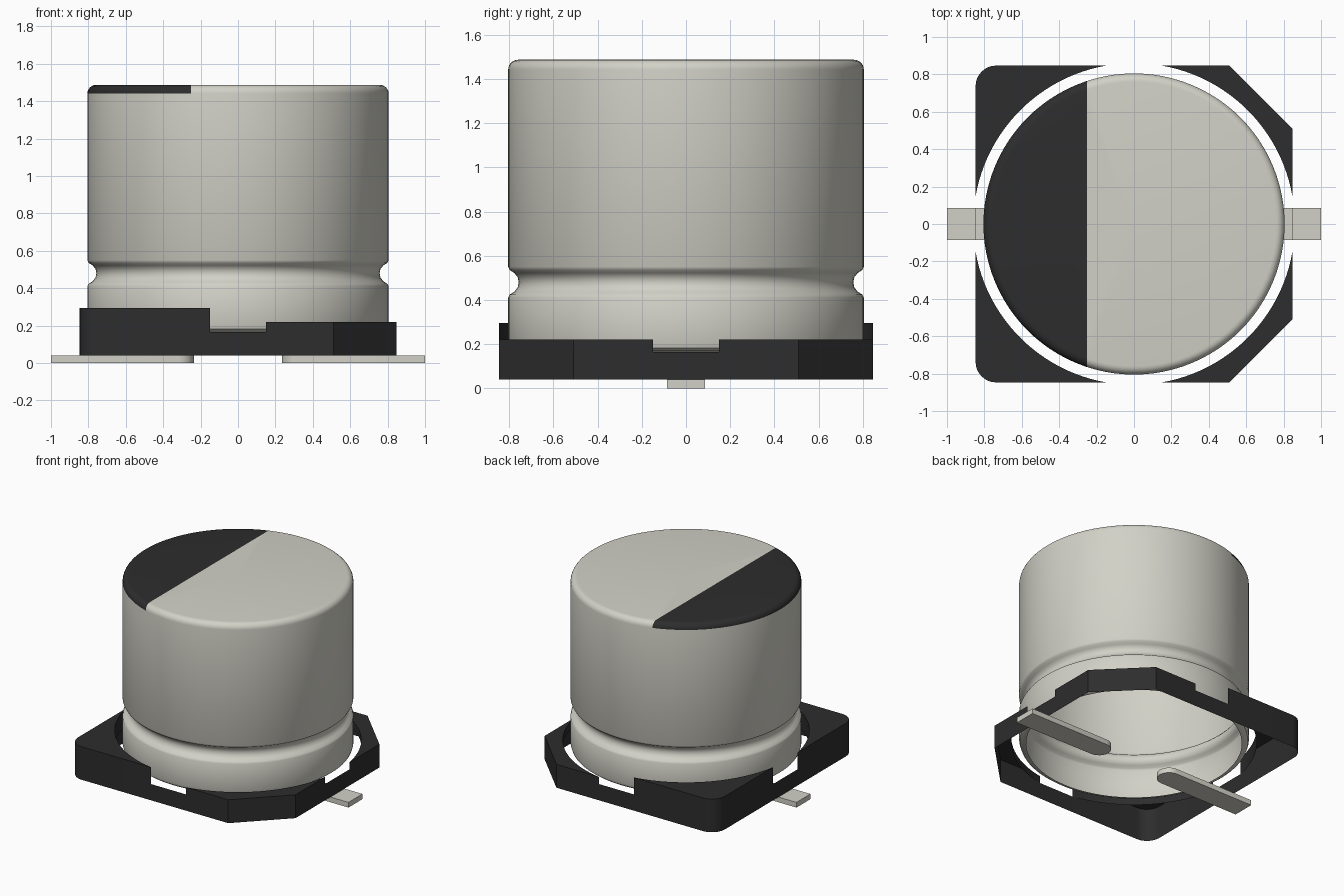
import bpy, bmesh
from math import sin, cos, pi, atan2, sqrt
from mathutils import Vector

cube = bpy.data.objects.get("Cube")
if cube:
    bpy.data.objects.remove(cube)


def material(name, color):
    m = bpy.data.materials.new(name)
    m.use_nodes = True
    m.diffuse_color = (*color, 1)
    m.node_tree.nodes["Principled BSDF"].inputs["Base Color"].default_value = (*color, 1)
    return m


SILVER = material("warm_silver", (0.645, 0.638, 0.572))
BLACK = material("soft_black", (0.026, 0.026, 0.026))


def finish(name, bm, mats, angle=None):
    bmesh.ops.remove_doubles(bm, verts=bm.verts, dist=0.0005)
    me = bpy.data.meshes.new(name)
    bm.to_mesh(me)
    bm.free()
    ob = bpy.data.objects.new(name, me)
    bpy.context.collection.objects.link(ob)
    for m in mats:
        me.materials.append(m)
    if angle:
        bpy.ops.object.select_all(action='DESELECT')
        ob.select_set(True)
        bpy.context.view_layer.objects.active = ob
        bpy.ops.object.shade_smooth_by_angle(angle=angle)
    return ob


def wall(bm, path, z0, z1):
    """Vertical strip of quads along a plan path."""
    for a, b in zip(path, path[1:]):
        corners = [(*a, z0), (*b, z0), (*b, z1), (*a, z1)]
        bm.faces.new([bm.verts.new(c) for c in corners])


def flat(bm, path, z):
    bm.faces.new([bm.verts.new((*p, z)) for p in path])


# Can: open-bottomed lathe shell with a pinched groove and rounded rims
R, TOP, FILLET, FLOOR = 0.805, 1.487, 0.045, 0.165
profile = [(0.755, FLOOR), (0.78, 0.169), (0.798, 0.183), (R, 0.205), (R, 0.41),
           (0.798, 0.424), (0.777, 0.437), (0.762, 0.457), (0.757, 0.48),
           (0.762, 0.503), (0.777, 0.522), (0.798, 0.535), (R, 0.55)]
for i in range(7):
    t = i / 6 * pi / 2
    profile.append((R - FILLET + FILLET * cos(t), TOP - FILLET + FILLET * sin(t)))
profile.append((0, TOP))
bm = bmesh.new()
pts = [bm.verts.new((r, 0, z)) for r, z in profile]
edges = [bm.edges.new(p) for p in zip(pts, pts[1:])]
bmesh.ops.spin(bm, geom=pts + edges, cent=(0, 0, 0), axis=(0, 0, 1), angle=2 * pi, steps=96)
bmesh.ops.remove_doubles(bm, verts=bm.verts, dist=0.0005)

# Polarity mark: the cap is cut along a chord and coloured on one side
STRIPE = -0.25
cap = [f for f in bm.faces if f.calc_center_median().z > TOP - FILLET]
geom = set(cap) | {e for f in cap for e in f.edges} | {v for f in cap for v in f.verts}
bmesh.ops.bisect_plane(bm, geom=list(geom), plane_co=(STRIPE, 0, 0), plane_no=(1, 0, 0), dist=0.0001)
bmesh.ops.recalc_face_normals(bm, faces=bm.faces)
for f in bm.faces:
    c = f.calc_center_median()
    f.material_index = int(c.z > TOP - FILLET and c.x < STRIPE)
finish("can", bm, [SILVER, BLACK], 0.6)

# Base: thin outer skirt with four raised corners around a round opening
HALF, HOLE, BOTTOM = 0.847, 0.86, 0.04
GAP = sqrt(HOLE ** 2 - HALF ** 2)
ROUND, CHAMFER = 0.11, 0.51
bm = bmesh.new()
for sx in (-1, 1):
    for sy in (-1, 1):
        if sx > 0:
            top, corner = 0.22, [(HALF, CHAMFER), (CHAMFER, HALF)]
        else:
            top, c = 0.295, HALF - ROUND
            corner = [(c + ROUND * cos(i * pi / 16), c + ROUND * sin(i * pi / 16)) for i in range(9)]
        outer = [(HALF, GAP)] + corner + [(GAP, HALF)]
        a0, a1 = atan2(HALF, GAP), atan2(GAP, HALF)
        arc = [(HOLE * cos(a0 + (a1 - a0) * i / 24), HOLE * sin(a0 + (a1 - a0) * i / 24)) for i in range(25)]
        outer = [(x * sx, y * sy) for x, y in outer]
        arc = [(x * sx, y * sy) for x, y in arc]
        wall(bm, outer, BOTTOM, top)
        wall(bm, arc, FLOOR, top)
        flat(bm, outer + arc[1:-1], top)
# Low skirt strips between the corners
for s in (-1, 1):
    wall(bm, [(-GAP, s * HALF), (GAP, s * HALF)], BOTTOM, FLOOR)
    wall(bm, [(s * HALF, -GAP), (s * HALF, GAP)], BOTTOM, FLOOR)
bmesh.ops.remove_doubles(bm, verts=bm.verts, dist=0.0005)
bmesh.ops.recalc_face_normals(bm, faces=bm.faces)
# Orient each flat top upward and each wall away from the solid corner
for f in bm.faces:
    f.normal_update()
    c = f.calc_center_median()
    inner = all(abs(v.co.xy.length - HOLE) < 0.001 for v in f.verts) and c.z > FLOOR
    want = Vector((0, 0, 1)) if abs(f.normal.z) > 0.5 else Vector((c.x, c.y, 0)) * (-1 if inner else 1)
    if f.normal.dot(want) < 0:
        f.normal_flip()
finish("base", bm, [BLACK], 0.6)

# Leads: flat strips with a rounded inner end, open where they meet the base
W, TIP, INNER = 0.085, 1.0, 0.235
for s, name in ((1, "left_lead"), (-1, "right_lead")):
    cx = INNER + W
    end = [(cx + W * cos(pi / 2 + i * pi / 12), W * sin(pi / 2 + i * pi / 12)) for i in range(13)]
    outline = [(s * x, y) for x, y in [(TIP, W)] + end + [(TIP, -W)]]
    bm = bmesh.new()
    wall(bm, outline + outline[:1], 0, BOTTOM)
    flat(bm, outline, 0)
    flat(bm, [(s * TIP, W), (s * HALF, W), (s * HALF, -W), (s * TIP, -W)], BOTTOM)
    bmesh.ops.remove_doubles(bm, verts=bm.verts, dist=0.0005)
    bmesh.ops.recalc_face_normals(bm, faces=bm.faces)
    finish(name, bm, [SILVER], 0.6)
